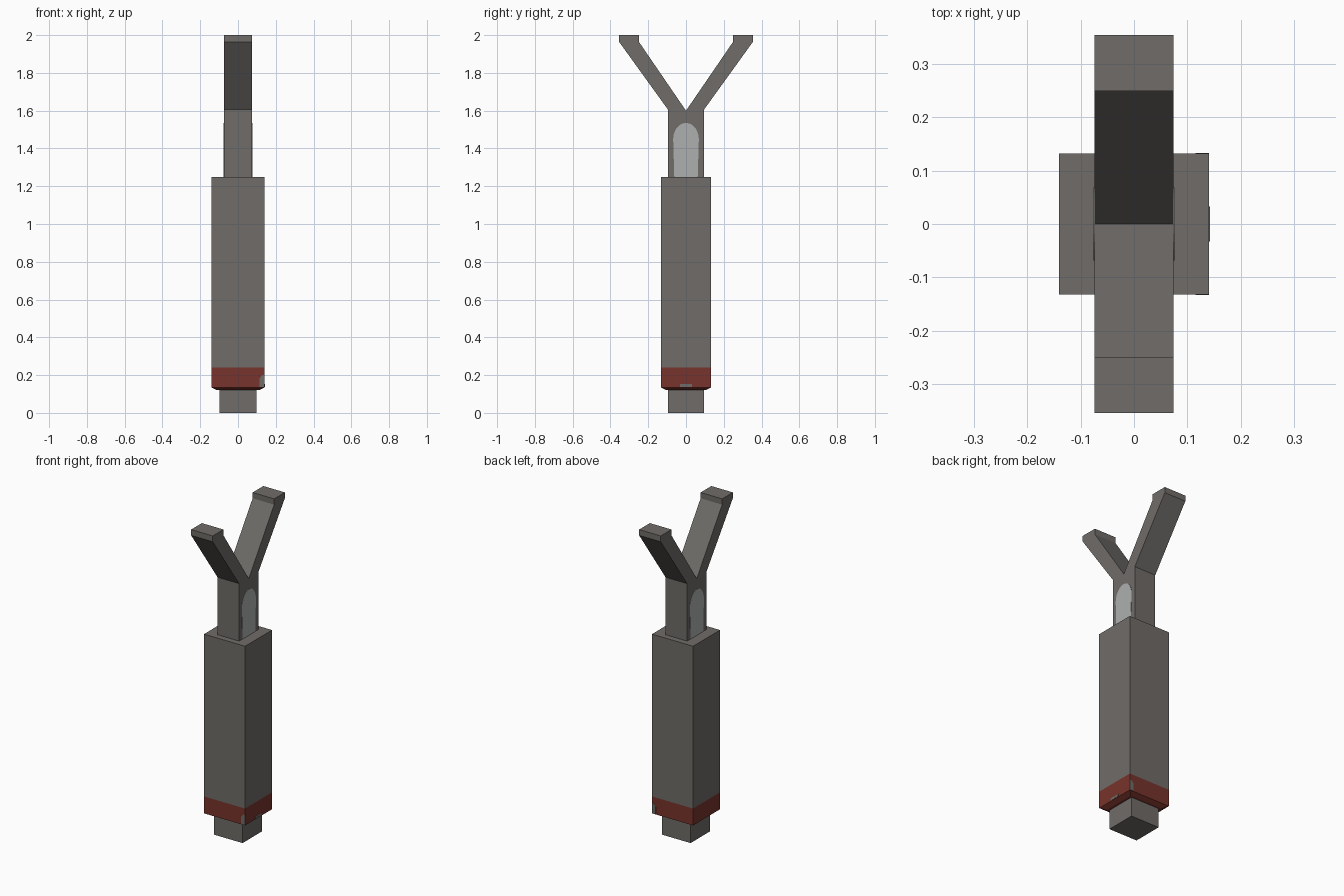
import bpy, bmesh, math

if "Cube" in bpy.data.objects:
    bpy.data.objects.remove(bpy.data.objects["Cube"])


def material(name, rgb):
    m = bpy.data.materials.new(name)
    m.diffuse_color = (*rgb, 1.0)
    m.use_nodes = True
    m.node_tree.nodes["Principled BSDF"].inputs["Base Color"].default_value = m.diffuse_color
    return m


GREY = material("weathered grey", (0.160, 0.150, 0.140))
LIGHT = material("pale grey", (0.42, 0.43, 0.43))
RED = material("dark red", (0.185, 0.034, 0.025))


def finish(name, bm, mats):
    bmesh.ops.recalc_face_normals(bm, faces=bm.faces)
    me = bpy.data.meshes.new(name)
    bm.to_mesh(me)
    bm.free()
    for m in mats:
        me.materials.append(m)
    ob = bpy.data.objects.new(name, me)
    bpy.context.collection.objects.link(ob)
    return ob


def prism(name, profile, a, b, axis, mat):
    """Extrude a flat profile (u, z) from a to b along the x or y axis."""
    bm = bmesh.new()
    rings = []
    for d in (a, b):
        rings.append([bm.verts.new((d, u, z) if axis == 'x' else (u, d, z))
                      for u, z in profile])
    bm.faces.new(rings[0])
    bm.faces.new(rings[1])
    n = len(profile)
    for i in range(n):
        j = (i + 1) % n
        bm.faces.new((rings[0][i], rings[0][j], rings[1][j], rings[1][i]))
    return finish(name, bm, [mat])


def stack(name, levels, mats, rule):
    """Square column through (half x, half y, z) levels."""
    bm = bmesh.new()
    rings = [[bm.verts.new((sx * hx, sy * hy, z))
              for sx, sy in ((-1, -1), (1, -1), (1, 1), (-1, 1))]
             for hx, hy, z in levels]
    bm.faces.new(rings[0])
    bm.faces.new(rings[-1])
    for lo, hi in zip(rings, rings[1:]):
        for i in range(4):
            j = (i + 1) % 4
            bm.faces.new((lo[i], lo[j], hi[j], hi[i]))
    for f in bm.faces:
        f.material_index = rule(f.calc_center_median().z)
    return finish(name, bm, mats)


HX, HY = 0.141, 0.132

# Foot block
stack("foot", [(0.098, 0.095, 0.0), (0.098, 0.095, 0.125)], [GREY], lambda z: 0)

# Main post with chamfered, red-painted lower end
stack("post",
      [(0.112, 0.105, 0.12), (HX, HY, 0.135), (HX, HY, 0.24), (HX, HY, 1.248)],
      [GREY, RED], lambda z: 1 if z < 0.24 else 0)

# Forked top: stem and two arms as one profile
half = [(0.095, 1.24), (0.095, 1.605), (0.354, 1.964), (0.354, 2.0),
        (0.249, 2.0), (0.249, 1.964)]
fork = half + [(0.0, 1.60)] + [(-y, z) for y, z in reversed(half)]
prism("fork", fork, -0.074, 0.074, 'x', GREY)

# Pale arched panels on both sides of the stem
arch = [(-0.062, 1.248), (0.062, 1.248)]
arch += [(0.068 * math.cos(t), 1.45 + 0.085 * math.sin(t))
         for t in [math.pi * i / 12 for i in range(13)]]
for side, s in (("right", 1), ("left", -1)):
    prism(side + "_arch_panel", arch, s * 0.073, s * 0.0755, 'x', LIGHT)

# Worn grey patches on the red band
chip = [(0.115, 0.137), (HX, 0.137), (HX, 0.20), (0.128, 0.20), (0.115, 0.185)]
for side, s in (("front", -1), ("back", 1)):
    prism(side + "_worn_patch", chip, s * (HY - 0.002), s * (HY + 0.001), 'y', GREY)
strip = [(-0.033, 0.138), (0.033, 0.138), (0.033, 0.152), (-0.033, 0.152)]
prism("right_worn_patch", strip, HX - 0.002, HX + 0.001, 'x', GREY)
